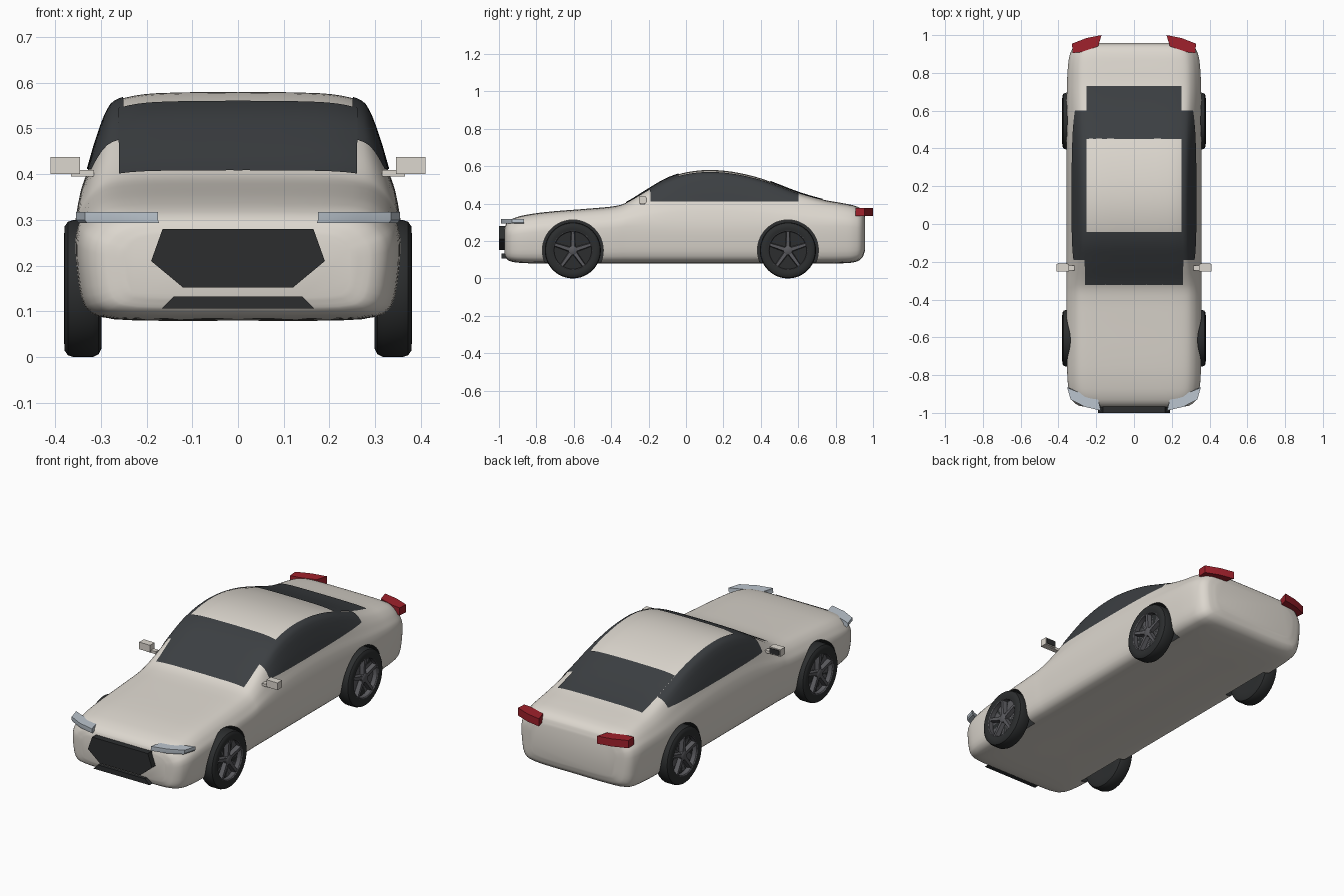
import bpy, bmesh, math
from mathutils import Vector
from mathutils.bvhtree import BVHTree

if "Cube" in bpy.data.objects:
    bpy.data.objects.remove(bpy.data.objects["Cube"])


def material(name, rgb):
    m = bpy.data.materials.new(name)
    m.diffuse_color = (*rgb, 1)
    m.use_nodes = True
    m.node_tree.nodes["Principled BSDF"].inputs["Base Color"].default_value = m.diffuse_color
    return m


paint = material("paint", (0.72, 0.68, 0.62))
glass = material("glass", (0.045, 0.05, 0.055))
black = material("black", (0.025, 0.027, 0.028))
alloy = material("alloy", (0.1, 0.1, 0.11))
lamp = material("lamp", (0.5, 0.56, 0.62))
red = material("red", (0.35, 0.015, 0.025))


def make(name, verts, faces, mats, smooth=True, closed=True):
    me = bpy.data.meshes.new(name)
    me.from_pydata([tuple(v) for v in verts], [], faces)
    if closed:
        bm = bmesh.new()
        bm.from_mesh(me)
        bmesh.ops.recalc_face_normals(bm, faces=bm.faces)
        bm.to_mesh(me)
        bm.free()
    for m in mats:
        me.materials.append(m)
    ob = bpy.data.objects.new(name, me)
    bpy.context.collection.objects.link(ob)
    if smooth:
        smooth_object(ob)
    return ob


def activate(ob):
    bpy.ops.object.select_all(action='DESELECT')
    ob.select_set(True)
    bpy.context.view_layer.objects.active = ob


def smooth_object(ob):
    activate(ob)
    bpy.ops.object.shade_smooth_by_angle(angle=math.radians(35))


def loft(name, rings, mats, smooth=True):
    n = len(rings[0])
    faces = [(i * n + j, i * n + (j + 1) % n, (i + 1) * n + (j + 1) % n, (i + 1) * n + j)
             for i in range(len(rings) - 1) for j in range(n)]
    faces += [tuple(range(n)), tuple(range((len(rings) - 1) * n, len(rings) * n))]
    return make(name, [v for r in rings for v in r], faces, mats, smooth)


def spline(rows, sub):
    """Smooth curve through rows, whose first column is the parameter."""
    def slope(i):
        a, b = rows[max(i - 1, 0)], rows[min(i + 1, len(rows) - 1)]
        return [(q - p) / (b[0] - a[0]) for p, q in zip(a, b)]
    out = []
    for i in range(len(rows) - 1):
        a, b, sa, sb = rows[i], rows[i + 1], slope(i), slope(i + 1)
        h = b[0] - a[0]
        for k in range(sub):
            t = k / sub
            out.append([p * (1 + 2 * t) * (1 - t) ** 2 + q * t * t * (3 - 2 * t)
                        + h * (u * t * (1 - t) ** 2 - v * t * t * (1 - t))
                        for p, q, u, v in zip(a, b, sa, sb)])
    return out + [list(rows[-1])]


# Body: stations of y, half width, underside, top
stations = [(-.97, .25, .13, .27), (-.96, .295, .105, .295), (-.93, .328, .09, .318),
            (-.87, .347, .083, .337), (-.75, .355, .08, .355), (-.5, .358, .08, .375),
            (-.38, .358, .08, .387), (-.32, .357, .08, .405), (-.2, .357, .08, .478),
            (-.1, .357, .08, .535), (0, .357, .08, .567), (.12, .357, .08, .58),
            (.25, .357, .08, .57), (.4, .357, .08, .535), (.6, .357, .08, .46),
            (.73, .355, .08, .422), (.84, .349, .082, .402), (.91, .335, .09, .386),
            (.945, .305, .115, .362), (.957, .25, .15, .33)]
cabin_x = (.965, .92, .86, .78, .7, .5)
hood_x = (.985, .95, .9, .82, .7, .5)
cabin_z = (.27, .43, .67, .9, .955, .99)
hood_z = (.3, .5, .7, .87, .955, .99)


def section(y, w, zb, zt):
    zm = min(.28, zb + .62 * (zt - zb))
    d, low = zt - zm, zm - zb
    t = max(0, min(1, (d - .08) / .22))
    pts = [(0, zb), (.55 * w, zb), (.86 * w, zb + .05 * low), (.95 * w, zb + .2 * low),
           (.99 * w, zb + .6 * low), (w, zm)]
    pts += [((h + (c - h) * t) * w, zm + (hz + (cz - hz) * t) * d)
            for h, c, hz, cz in zip(hood_x, cabin_x, hood_z, cabin_z)] + [(0, zt)]
    rows, s = [], 0
    for i, p in enumerate(pts):
        s += math.dist(p, pts[i - 1]) if i else 0
        rows.append((s, *p))
    half = [(x, z) for _, x, z in spline(rows, 3)]
    return [(x, y, z) for x, z in half] + [(-x, y, z) for x, z in half[-2:0:-1]]


body = loft("body", [section(*s) for s in spline(stations, 4)], [paint, black], False)
bm = bmesh.new()
bm.from_mesh(body.data)
tree = BVHTree.FromBMesh(bm)
bm.free()


def hit(origin, direction, lift):
    p, n, _, _ = tree.ray_cast(Vector(origin), Vector(direction))
    return p + n * (lift if n.dot(p - Vector((0, p.y, .3))) > 0 else -lift)


def patch(name, rows):
    n = len(rows[0])
    faces = [(i * n + j, i * n + j + 1, (i + 1) * n + j + 1, (i + 1) * n + j)
             for i in range(len(rows) - 1) for j in range(n - 1)]
    ob = make(name, [v for r in rows for v in r], faces, [glass], closed=False)
    p = ob.data.polygons[len(faces) // 2]
    if p.normal.dot(p.center - Vector((0, p.center.y, .3))) < 0:
        ob.data.flip_normals()


def span(a, b, n):
    return [a + (b - a) * i / n for i in range(n + 1)]


# Windscreen and rear window, projected down on the body
for name, y0, y1, w in (("windscreen", -.32, -.04, .26), ("rear_window", .45, .73, .25)):
    patch(name, [[hit((x, y, 1), (0, 0, -1), .004) for x in span(-w, w, 24)]
                 for y in span(y0, y1, 20)])

# Side windows, from the belt line to the roof edge
for s, side in ((1, "right"), (-1, "left")):
    rows = []
    for y in span(-.19, .6, 44):
        top = hit((s * .25, y, 1), (0, 0, -1), 0)
        end = math.atan2(top.z - .41, .15)
        rows.append([hit((s * .1, y, .41), (s * math.cos(a), 0, math.sin(a)), .003)
                     for a in span(0, end, 18)])
    patch(side + "_window", rows)


def lathe(name, profile, s, y, z, mat, n=48):
    """Rings of (x, radius) around the wheel axle."""
    rings = [[(s * x, y + r * math.cos(2 * math.pi * k / n), z + r * math.sin(2 * math.pi * k / n))
              for k in range(n)] for x, r in profile]
    return loft(name, rings, [mat])


def box(name, x0, x1, y0, y1, z0, z1, mat):
    return loft(name, [[(x0, y0, z), (x1, y0, z), (x1, y1, z), (x0, y1, z)] for z in (z0, z1)],
                [mat], False)


tyre = [(.3, .02), (.3, .1), (.298, .13), (.305, .144), (.318, .15), (.36, .15), (.372, .146),
        (.379, .136), (.38, .12), (.377, .106), (.35, .1), (.35, .02)]
rim = [(.35, .1), (.374, .1), (.378, .104), (.376, .109), (.35, .109)]
for s, side in ((1, "right"), (-1, "left")):
    for y, end in ((-.605, "front"), (.545, "rear")):
        tag = f"{end}_{side}_"
        # Wheel arch cut in the body
        cutter = lathe("arch_cutter", [(.28, .163), (.5, .163)], s, y, .15, paint)
        cutter.data.materials.append(black)
        for p in cutter.data.polygons:
            p.material_index = 1
        cutter.hide_render = True
        activate(body)
        mod = body.modifiers.new("arch", 'BOOLEAN')
        mod.operation, mod.solver, mod.object = 'DIFFERENCE', 'EXACT', cutter
        bpy.ops.object.modifier_apply(modifier="arch")
        bpy.data.objects.remove(cutter)
        # Wheel: tyre, rim, hub and five spokes
        lathe(tag + "tyre", tyre, s, y, .15, black)
        lathe(tag + "rim", rim, s, y, .15, alloy)
        lathe(tag + "hub", [(.345, .024), (.37, .024), (.374, .018)], s, y, .15, alloy, 20)
        for k in range(5):
            a = math.pi / 2 + k * 2 * math.pi / 5
            c, d = math.cos(a), math.sin(a)
            rings = [[(s * x, y + r * c - t * d, .15 + r * d + t * c)
                      for x, t in ((.35, -w), (xo, -w * .7), (xo, w * .7), (.35, w))]
                     for r, w, xo in ((.012, .014, .37), (.104, .01, .375))]
            loft(tag + "spoke", rings, [alloy], False)

    # Door mirrors
    box(side + "_mirror", s * .345, s * .41, -.252, -.213, .4, .438, paint)
    box(side + "_mirror_glass", s * .352, s * .404, -.215, -.21, .405, .433, black)
    box(side + "_mirror_arm", s * .315, s * .365, -.245, -.22, .395, .409, paint)

    # Headlamps and tail lamps, wrapping the corners
    head = [(.175, -.988), (.26, -.968), (.335, -.93), (.354, -.865), (.32, -.88), (.19, -.93)]
    loft(side + "_headlamp", [[(s * x * k, y, z) for x, y in head]
                              for z, k in ((.293, .985), (.3, 1), (.317, 1))], [lamp])
    tail = [(.172, 1.0), (.25, .985), (.328, .955), (.325, .905), (.28, .91), (.19, .94)]
    loft(side + "_tail_lamp", [[(s * x, y, z) for x, y in tail] for z in (.335, .376)], [red])

smooth_object(body)

# Grille and lower intake
for name, half, y0 in (("grille", [(.165, .28), (.19, .21), (.12, .152)], -1.0),
                       ("lower_intake", [(.14, .133), (.167, .106)], -.987)):
    outline = half + [(-x, z) for x, z in reversed(half)]
    loft(name, [[(x, y, z) for x, z in outline] for y in (y0, -.94)], [black], False)
